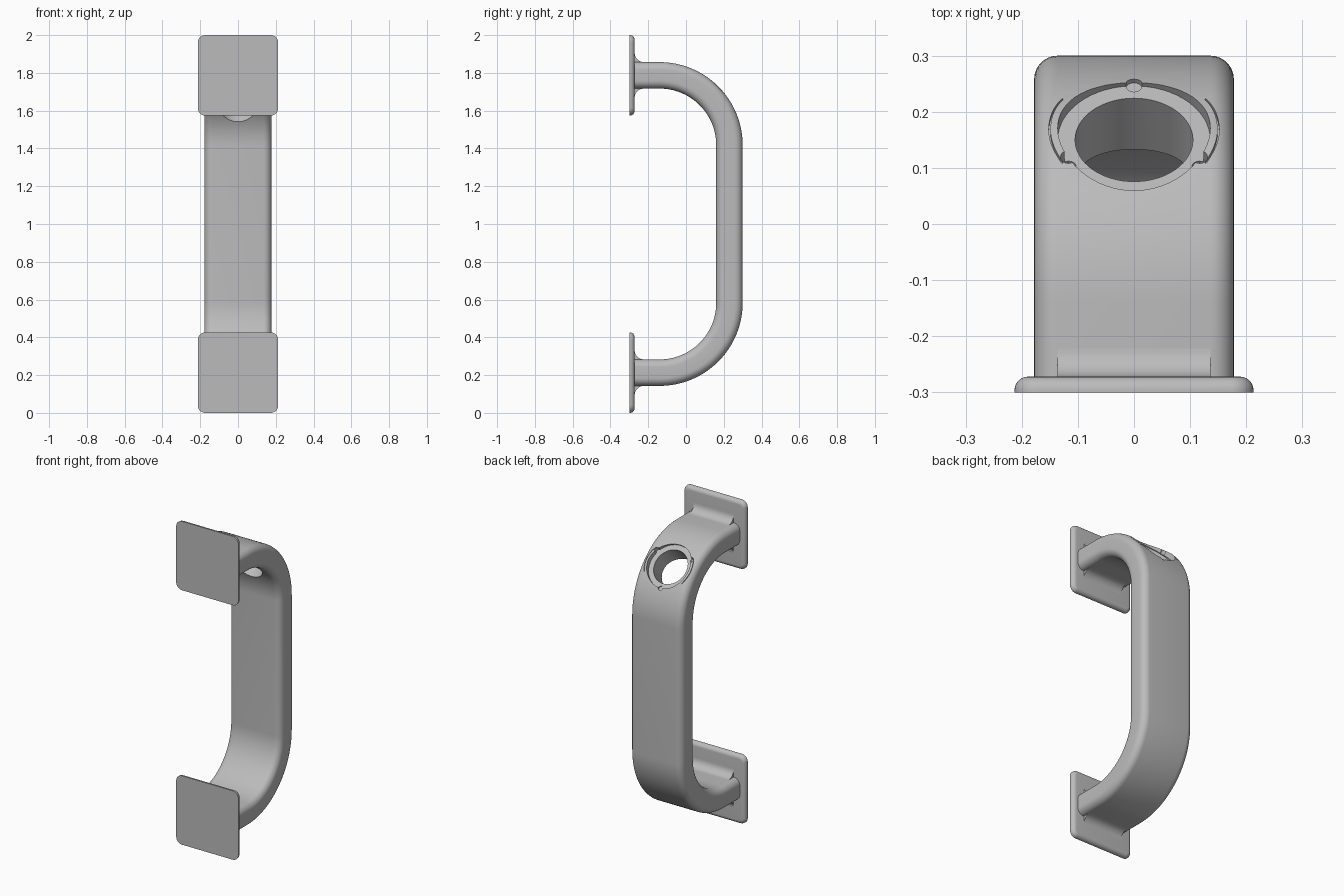
import bpy
import bmesh
from math import sin, cos, pi, radians
from mathutils import Matrix, Vector

cube = bpy.data.objects.get("Cube")
if cube:
    bpy.data.objects.remove(cube, do_unlink=True)

grey = bpy.data.materials.new("plain grey")
grey.use_nodes = True
grey.diffuse_color = (0.5, 0.5, 0.5, 1)
grey.node_tree.nodes["Principled BSDF"].inputs["Base Color"].default_value = (0.5, 0.5, 0.5, 1)

TOP, BOTTOM = 1.787, 0.213       # heights of the two mounts
BEND_Y, BEND_R = -0.14, 0.37     # bend centre and centreline radius
WIDTH, THICK, EDGE = 0.356, 0.14, 0.042


def arc(cx, cy, r, a0, a1, n):
    return [(cx + r * cos(radians(a0 + (a1 - a0) * i / n)),
             cy + r * sin(radians(a0 + (a1 - a0) * i / n))) for i in range(n + 1)]


def rounded_rect(w, h, r, n=8):
    x, y = w / 2 - r, h / 2 - r
    return (arc(x, y, r, 0, 90, n) + arc(-x, y, r, 90, 180, n)
            + arc(-x, -y, r, 180, 270, n) + arc(x, -y, r, 270, 360, n))


def loft(name, rings):
    """Skin a list of equal point rings and cap both ends."""
    bm = bmesh.new()
    loops = [[bm.verts.new(p) for p in ring] for ring in rings]
    for a, b in zip(loops, loops[1:]):
        for i in range(len(a)):
            j = (i + 1) % len(a)
            bm.faces.new((a[i], a[j], b[j], b[i]))
    bm.faces.new(loops[0])
    bm.faces.new(loops[-1])
    bmesh.ops.recalc_face_normals(bm, faces=bm.faces)
    mesh = bpy.data.meshes.new(name)
    bm.to_mesh(mesh)
    bm.free()
    mesh.materials.append(grey)
    obj = bpy.data.objects.new(name, mesh)
    bpy.context.collection.objects.link(obj)
    return obj


def activate(obj):
    bpy.ops.object.select_all(action='DESELECT')
    obj.select_set(True)
    bpy.context.view_layer.objects.active = obj


def smooth(obj):
    activate(obj)
    bpy.ops.object.shade_smooth_by_angle(angle=radians(30))


# Grip bar: rounded section swept along a C-shaped path
section = rounded_rect(WIDTH, THICK, EDGE)
stations = [(-0.285, TOP, 90)]
for centre_z, start, end in ((TOP - BEND_R, 90, 0), (BOTTOM + BEND_R, 0, -90)):
    for i in range(33):
        a = start + (end - start) * i / 32
        stations.append((BEND_Y + BEND_R * cos(radians(a)),
                         centre_z + BEND_R * sin(radians(a)), a))
stations.append((-0.285, BOTTOM, -90))
rings = []
for y, z, a in stations:
    ny, nz = cos(radians(a)), sin(radians(a))
    rings.append([(u, y + v * ny, z + v * nz) for u, v in section])
bar = loft("grip_bar", rings)

# Socket through the upper bend, square to the surface at 45 degrees
socket_frame = (Matrix.Translation((0, BEND_Y, TOP - BEND_R))
                @ Matrix.Rotation(-pi / 4, 4, 'X'))


def cut(outline, low, high):
    cutter = loft("socket_cutter", [[socket_frame @ Vector((x, y, h)) for x, y in outline]
                                    for h in (low, high)])
    cutter.hide_render = True
    mod = bar.modifiers.new("cut", 'BOOLEAN')
    mod.object = cutter
    mod.operation = 'DIFFERENCE'
    mod.solver = 'EXACT'
    activate(bar)
    bpy.ops.object.modifier_apply(modifier=mod.name)
    bpy.data.objects.remove(cutter, do_unlink=True)


def circle(x, y, r, n):
    return arc(x, y, r, 0, 360, n)[:-1]


cut(circle(0, 0, 0.105, 64), 0.2, 0.5)
cut(circle(0, 0, 0.136, 64), 0.41, 0.5)
for angle in (90, 210, 330):
    a = radians(angle)
    cut(circle(0.135 * cos(a), 0.135 * sin(a), 0.014, 16), 0.405, 0.5)

# Thin curved slits beside the socket
for facing in (0, 180):
    outer = arc(0, 0, 0.152, facing - 33, facing + 33, 16)
    inner = arc(0, 0, 0.149, facing + 32, facing - 32, 16)
    cut(outer + inner, 0.429, 0.47)
smooth(bar)

# Mounting plates with rounded rear edges, and the fillets joining them to the bar
PLATE, ROUND = 0.426, 0.024
for label, z0 in (("upper", TOP), ("lower", BOTTOM)):
    rings = []
    levels = [(-0.3, 0)] + [(-0.296 + ROUND * sin(radians(a)), ROUND * (1 - cos(radians(a))))
                            for a in range(0, 91, 15)]
    for y, inset in levels:
        size = PLATE - 2 * inset
        rings.append([(x, y, z0 + z) for x, z in rounded_rect(size, size, 0.04 - inset)])
    smooth(loft(label + "_mounting_plate", rings))

    for side, sign in (("top", 1), ("underside", -1)):
        curve = arc(-0.222, 0.12, 0.05, 180, 270, 10)
        profile = [(-0.28, 0.12)] + curve + [(-0.222, 0.06), (-0.28, 0.06)]
        smooth(loft(label + "_" + side + "_fillet",
                    [[(x, y, z0 + sign * z) for y, z in profile] for x in (-0.136, 0.136)]))
